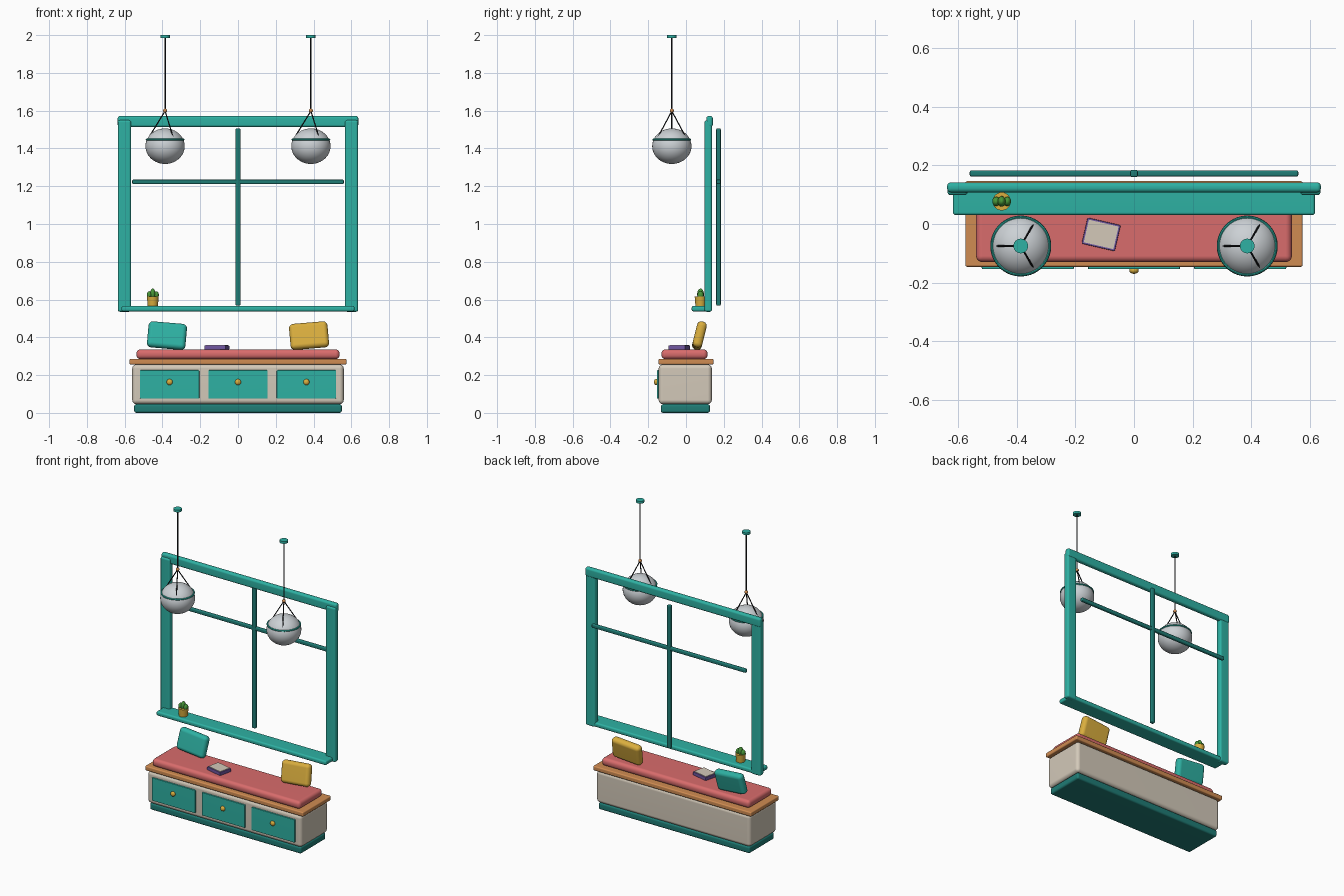
import bpy, bmesh, math
from mathutils import Vector, Matrix

if "Cube" in bpy.data.objects:
    bpy.data.objects.remove(bpy.data.objects["Cube"])


def material(name, r, g, b):
    m = bpy.data.materials.new(name)
    lin = [((c / 255 + 0.055) / 1.055) ** 2.4 for c in (r, g, b)]
    m.diffuse_color = (*lin, 1)
    m.use_nodes = True
    m.node_tree.nodes["Principled BSDF"].inputs["Base Color"].default_value = m.diffuse_color
    return m


TEAL = material("teal", 46, 177, 163)
DARK = material("dark teal", 31, 124, 117)
CREAM = material("cream", 211, 201, 185)
WOOD = material("warm wood", 208, 140, 82)
CORAL = material("coral", 217, 108, 108)
GOLD = material("mustard", 218, 174, 62)
PURPLE = material("purple", 112, 86, 160)
GREEN = material("green", 72, 150, 56)
GLASS = material("pale grey", 204, 209, 213)
BLACK = material("black", 28, 30, 34)


def finish(name, bm, mat, matrix=Matrix()):
    me = bpy.data.meshes.new(name)
    bm.to_mesh(me)
    bm.free()
    me.materials.append(mat)
    me.shade_smooth()
    me.set_sharp_from_angle(angle=math.radians(40))
    ob = bpy.data.objects.new(name, me)
    ob.matrix_world = matrix
    bpy.context.collection.objects.link(ob)
    return ob


def box(name, mat, x, y, z, bevel=0.0, rot=None, segs=3):
    """Rounded box between the (low, high) pairs x, y, z, turned about its centre."""
    size = [b - a for a, b in (x, y, z)]
    centre = Vector([(a + b) / 2 for a, b in (x, y, z)])
    bm = bmesh.new()
    bmesh.ops.create_cube(bm, size=1)
    bmesh.ops.scale(bm, vec=size, verts=bm.verts)
    if bevel:
        bmesh.ops.bevel(bm, geom=bm.edges[:], offset=bevel, segments=segs,
                        profile=0.5, affect='EDGES')
    ob = finish(name, bm, mat, Matrix.Translation(centre) @ (rot or Matrix()))
    if bevel:
        ob.modifiers.new("flat faces", 'WEIGHTED_NORMAL').keep_sharp = True
    return ob


def rod(name, mat, a, b, r1, r2=None, sides=24):
    """Cylinder or cone from point a to point b."""
    a, b = Vector(a), Vector(b)
    bm = bmesh.new()
    bmesh.ops.create_cone(bm, cap_ends=True, segments=sides, radius1=r1,
                          radius2=r1 if r2 is None else r2, depth=(b - a).length)
    rot = (b - a).to_track_quat('Z', 'Y').to_matrix().to_4x4()
    return finish(name, bm, mat, Matrix.Translation((a + b) / 2) @ rot)


def ball(name, mat, centre, radii, u=24, v=16):
    bm = bmesh.new()
    bmesh.ops.create_uvsphere(bm, u_segments=u, v_segments=v, radius=1)
    bmesh.ops.scale(bm, vec=radii, verts=bm.verts)
    return finish(name, bm, mat, Matrix.Translation(centre))


def ring(name, mat, centre, major, minor, n=48, m=8):
    bm = bmesh.new()
    rows = []
    for i in range(n):
        t = 2 * math.pi * i / n
        row = []
        for j in range(m):
            p = 2 * math.pi * j / m
            r = major + minor * math.cos(p)
            row.append(bm.verts.new((r * math.cos(t), r * math.sin(t), minor * math.sin(p))))
        rows.append(row)
    for i in range(n):
        for j in range(m):
            a, b = rows[i], rows[(i + 1) % n]
            bm.faces.new((a[j], b[j], b[(j + 1) % m], a[(j + 1) % m]))
    return finish(name, bm, mat, Matrix.Translation(centre))


# Bench: plinth, body, wooden top and seat cushion
box("plinth", DARK, (-0.55, 0.55), (-0.133, 0.127), (0, 0.046), 0.012)
box("bench_body", CREAM, (-0.56, 0.56), (-0.145, 0.137), (0.046, 0.257), 0.022)
box("bench_top", WOOD, (-0.575, 0.575), (-0.146, 0.146), (0.256, 0.286), 0.007)
box("seat_cushion", CORAL, (-0.538, 0.538), (-0.13, 0.114), (0.285, 0.336), 0.021, segs=4)

# Drawers with round knobs
for i in (-1, 0, 1):
    cx = 0.362 * i
    box("drawer_front", TEAL, (cx - 0.157, cx + 0.157), (-0.154, -0.138),
        (0.075, 0.226), 0.004, segs=2)
    ball("drawer_knob", GOLD, (cx, -0.158, 0.163), (0.016, 0.012, 0.016))

# Throw pillows, leaning back and turned slightly
for side, mat in ((-1, TEAL), (1, GOLD)):
    rot = Matrix.Rotation(math.radians(-14), 4, 'X') @ Matrix.Rotation(math.radians(-5 * side), 4, 'Y')
    box("pillow", mat, (side * 0.376 - 0.102, side * 0.376 + 0.102),
        (0.045, 0.097), (0.339, 0.479), 0.023, rot, segs=4)

# Book: purple cover with the pale panel on top
turn = Matrix.Rotation(math.radians(-13), 4, 'Z')
box("book_cover", PURPLE, (-0.170, -0.054), (-0.081, 0.010), (0.335, 0.357), 0.003, turn, 2)
box("book_panel", CREAM, (-0.164, -0.060), (-0.075, 0.004), (0.352, 0.360), 0, turn)

# Window frame, sill and crossing bars
for s in (-1, 1):
    box("window_post", TEAL, (s * 0.601 - 0.035, s * 0.601 + 0.035),
        (0.098, 0.138), (0.535, 1.55), 0.012)
box("window_head", TEAL, (-0.637, 0.637), (0.108, 0.142), (1.513, 1.572), 0.013)
box("window_sill", TEAL, (-0.617, 0.617), (0.03, 0.134), (0.537, 0.566), 0.01)
box("window_bar_upright", DARK, (-0.013, 0.013), (0.160, 0.184), (0.568, 1.506), 0.006)
box("window_bar_across", DARK, (-0.56, 0.56), (0.162, 0.183), (1.211, 1.235), 0.006)

# Potted cactus on the sill
px, py = -0.451, 0.077
rod("cactus_pot", GOLD, (px, py, 0.565), (px, py, 0.616), 0.027, 0.031)
ball("cactus_stem", GREEN, (px, py, 0.629), (0.014, 0.018, 0.029))
for s in (-1, 1):
    ball("cactus_arm", GREEN, (px + s * 0.019, py, 0.624), (0.013, 0.016, 0.02))

# Hanging globe lamps
for s in (-1, 1):
    x, y = s * 0.386, -0.075
    rod("lamp_ceiling_cap", TEAL, (x, y, 1.985), (x, y, 2.0), 0.025)
    rod("lamp_cord", BLACK, (x, y, 1.6), (x, y, 1.99), 0.004, sides=10)
    ball("lamp_bead", WOOD, (x, y, 1.6), (0.011, 0.011, 0.011), 16, 10)
    ball("lamp_globe", GLASS, (x, y, 1.412), (0.104, 0.104, 0.094), 40, 24)
    ring("lamp_band", TEAL, (x, y, 1.447), 0.098, 0.005)
    for deg in (60, 180, 300):
        t = math.radians(deg)
        rod("lamp_strut", BLACK, (x, y, 1.598),
            (x + 0.092 * math.cos(t), y + 0.092 * math.sin(t), 1.449), 0.0032, sides=8)
